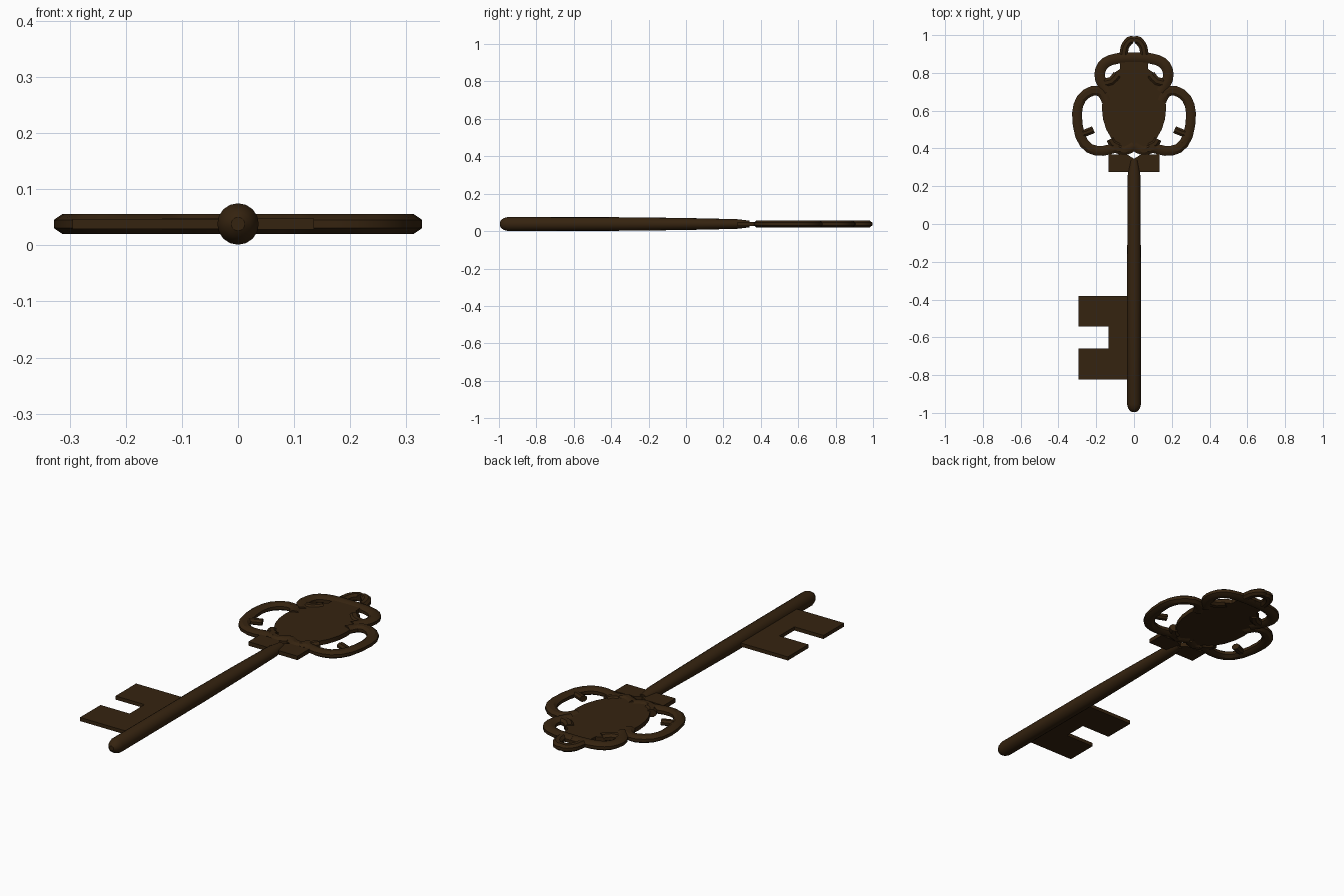
import bpy, bmesh, math
from mathutils import Vector

if "Cube" in bpy.data.objects:
    bpy.data.objects.remove(bpy.data.objects["Cube"])

ZC = 0.038  # mid-height of the key
metal = bpy.data.materials.new("dark_bronze")
metal.diffuse_color = (0.036, 0.017, 0.005, 1)
metal.use_nodes = True
metal.node_tree.nodes["Principled BSDF"].inputs["Base Color"].default_value = metal.diffuse_color


def finish(name, bm):
    bmesh.ops.recalc_face_normals(bm, faces=bm.faces)
    me = bpy.data.meshes.new(name)
    bm.to_mesh(me)
    bm.free()
    me.materials.append(metal)
    ob = bpy.data.objects.new(name, me)
    bpy.context.collection.objects.link(ob)
    bpy.ops.object.select_all(action='DESELECT')
    ob.select_set(True)
    bpy.context.view_layer.objects.active = ob
    bpy.ops.object.shade_smooth_by_angle(angle=math.radians(35))
    return ob


def loft(name, rings):
    """Skin a list of rings and cap both ends."""
    bm = bmesh.new()
    rs = [[bm.verts.new(p) for p in r] for r in rings]
    n = len(rs[0])
    for a, b in zip(rs, rs[1:]):
        for i in range(n):
            j = (i + 1) % n
            bm.faces.new((a[i], a[j], b[j], b[i]))
    bm.faces.new(rs[0])
    bm.faces.new(rs[-1])
    return finish(name, bm)


def plate(name, pts, thick):
    return loft(name, [[(x, y, ZC + s * thick / 2) for x, y in pts] for s in (-1, 1)])


def smooth(pts):
    """Insert one Catmull-Rom midpoint in each segment."""
    v = [Vector(p) for p in pts]
    out = []
    for i in range(len(v) - 1):
        a, d = v[max(i - 1, 0)], v[min(i + 2, len(v) - 1)]
        out += [v[i], (v[i] + v[i + 1]) * 0.5625 - (a + d) * 0.0625]
    return out + [v[-1]]


def scroll(name, pts, half_w, half_h=0.018):
    """Eight-sided flattened bar along a flat path."""
    p = smooth(pts)
    rings = []
    for i, c in enumerate(p):
        t = (p[min(i + 1, len(p) - 1)] - p[max(i - 1, 0)]).normalized()
        ring = []
        for k in range(8):
            a = math.pi / 4 * (k + 0.5)
            u = half_w * math.cos(a) / math.cos(math.pi / 8)
            h = half_h * math.sin(a) / math.cos(math.pi / 8)
            ring.append((c.x - t.y * u, c.y + t.x * u, ZC + h))
        rings.append(ring)
    return loft(name, rings)


# Shaft with rounded tip, slimming toward the bow (y, half width, half height)
shaft = [(-0.995, 0.012, 0.012), (-0.988, 0.022, 0.022), (-0.975, 0.031, 0.031),
         (-0.955, 0.037, 0.037), (-0.3, 0.037, 0.036), (0.0, 0.035, 0.032),
         (0.27, 0.033, 0.026), (0.34, 0.02, 0.018)]
loft("shaft", [[(w * math.cos(k * math.pi / 8), y, ZC + h * math.sin(k * math.pi / 8))
                for k in range(16)] for y, w, h in shaft])

# Bit with two teeth
plate("bit", [(0, -0.38), (-0.295, -0.38), (-0.295, -0.542), (-0.135, -0.542),
              (-0.135, -0.66), (-0.295, -0.66), (-0.295, -0.822), (0, -0.822)], 0.018)

# Collar below the bow, notched at the top
plate("collar", [(-0.135, 0.275), (0.135, 0.275), (0.135, 0.37), (0.032, 0.365),
                 (0, 0.345), (-0.032, 0.365), (-0.135, 0.37)], 0.02)

# Central oval and its upper neck
plate("oval", [(0.17 * math.cos(k * math.pi / 12), 0.615 + 0.228 * math.sin(k * math.pi / 12))
               for k in range(24)], 0.022)
plate("oval_neck", [(-0.11, 0.7), (0.11, 0.7), (0.105, 0.8), (0.075, 0.82), (0.07, 0.895),
                    (-0.07, 0.895), (-0.075, 0.82), (-0.105, 0.8)], 0.022)

# Mirrored scrollwork of the bow
for s, side in ((-1, "left"), (1, "right")):
    def m(pts):
        return [(s * x, y) for x, y in pts]
    scroll("large_scroll_" + side, m([
        (0.0, 0.415), (0.05, 0.388), (0.1, 0.402), (0.165, 0.387), (0.235, 0.4),
        (0.285, 0.465), (0.302, 0.585), (0.278, 0.665), (0.22, 0.705), (0.17, 0.695),
        (0.145, 0.65)]), 0.026)
    scroll("upper_scroll_" + side, m([
        (0.14, 0.7), (0.178, 0.765), (0.178, 0.815), (0.15, 0.855), (0.09, 0.876),
        (0.0, 0.88)]), 0.028)
    scroll("upper_curl_" + side, m([(0.17, 0.745), (0.12, 0.755), (0.088, 0.79)]), 0.024)
    scroll("base_bead_" + side, m([(0.08, 0.41), (0.11, 0.425), (0.125, 0.45)]), 0.022)
    # Small barb inside the large scroll
    scroll("barb_" + side, m([(0.285, 0.475), (0.25, 0.485), (0.215, 0.5)]), 0.019, 0.014)
    # Crown loop
    scroll("crown_" + side, m([(0.055, 0.895), (0.049, 0.935), (0.032, 0.963),
                               (0.015, 0.974), (0.0, 0.968)]), 0.022)
